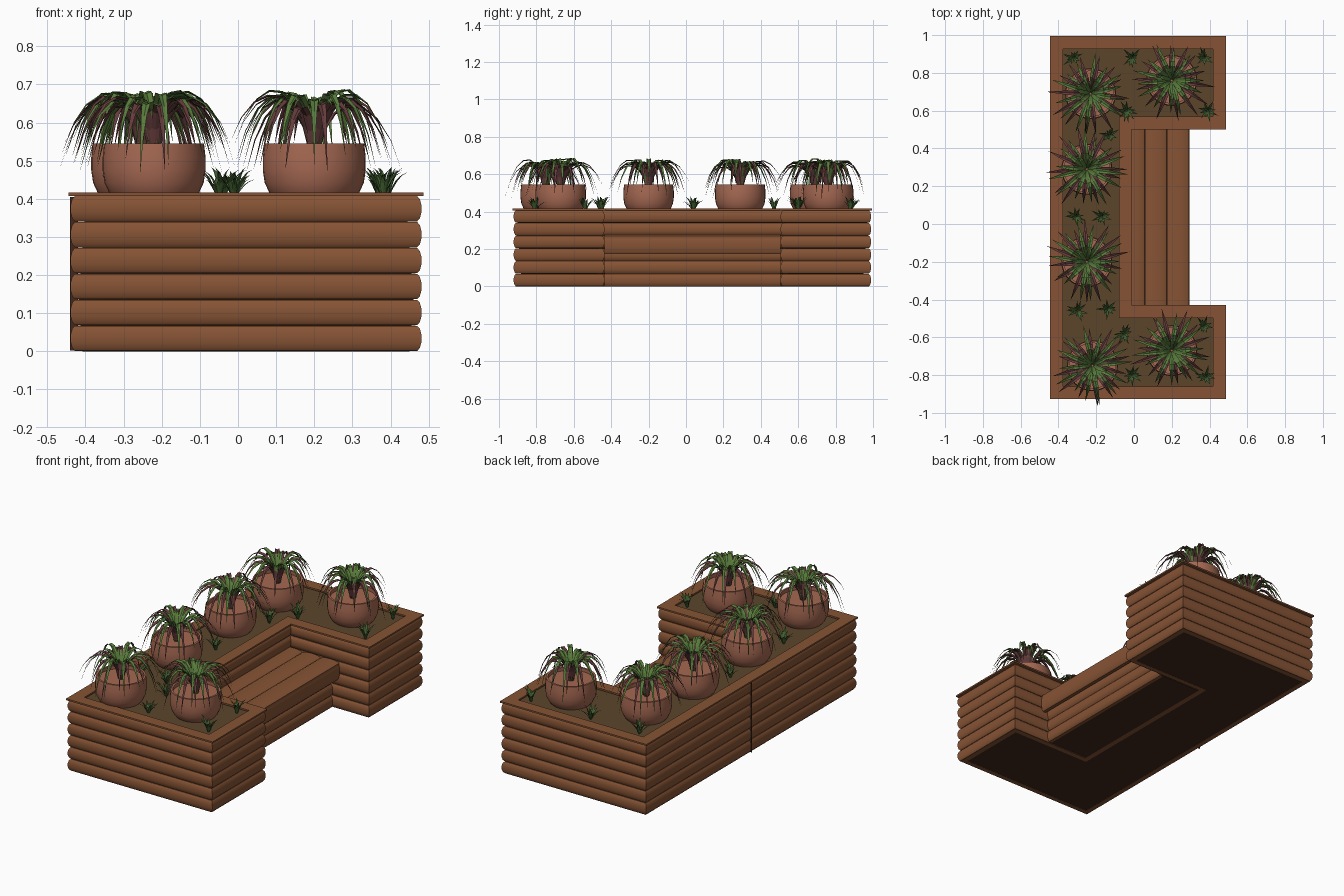
import bpy, bmesh, math, random
from mathutils import Vector

if "Cube" in bpy.data.objects:
    bpy.data.objects.remove(bpy.data.objects["Cube"])

random.seed(4)

def mat(name, r, g, b):
    m = bpy.data.materials.new(name)
    m.diffuse_color = (r, g, b, 1)
    m.use_nodes = True
    m.node_tree.nodes["Principled BSDF"].inputs["Base Color"].default_value = m.diffuse_color
    return m

WOOD = mat("wood", .24, .088, .035)
DARK = mat("dark_wood", .05, .022, .012)
SOIL = mat("soil", .105, .06, .024)
CLAY = mat("terracotta", .38, .14, .085)
GREEN = mat("leaf_green", .10, .20, .045)
RED = mat("leaf_red", .13, .045, .045)
GRASS = mat("grass", .055, .12, .03)

def finish(name, bm, material, smooth=None, normals=True):
    if normals:
        bmesh.ops.recalc_face_normals(bm, faces=bm.faces[:])
    me = bpy.data.meshes.new(name)
    bm.to_mesh(me)
    bm.free()
    me.materials.append(material)
    ob = bpy.data.objects.new(name, me)
    bpy.context.collection.objects.link(ob)
    if smooth:
        bpy.ops.object.select_all(action='DESELECT')
        ob.select_set(True)
        bpy.context.view_layer.objects.active = ob
        bpy.ops.object.shade_smooth_by_angle(angle=math.radians(smooth))
    return ob

# C-shaped plan, counter-clockwise
PLAN = [(-.445, -.927), (.487, -.927), (.487, -.43), (-.012, -.43),
        (-.012, .5), (.487, .5), (.487, .995), (-.445, .995)]

def inset(d):
    pts = [Vector(p) for p in PLAN]
    out = []
    for i, p in enumerate(pts):
        a = (p - pts[i - 1]).normalized()
        b = (pts[(i + 1) % len(pts)] - p).normalized()
        out.append(p + d * Vector((-a.y - b.y, a.x + b.x)))
    return out

def ring(name, profile, material, smooth=None):
    """Sweep a closed (inset, z) profile around the plan with mitred corners."""
    bm = bmesh.new()
    loops = [[bm.verts.new((p.x, p.y, z)) for p in inset(d)] for d, z in profile]
    n = len(PLAN)
    for k in range(len(loops)):
        a, b = loops[k - 1], loops[k]
        for i in range(n):
            j = (i + 1) % n
            bm.faces.new((a[i], a[j], b[j], b[i]))
    return finish(name, bm, material, smooth)

def slab(name, d, z0, z1, material):
    bm = bmesh.new()
    f = bm.faces.new([bm.verts.new((p.x, p.y, z0)) for p in inset(d)])
    r = bmesh.ops.extrude_face_region(bm, geom=[f])
    bmesh.ops.translate(bm, vec=(0, 0, z1 - z0),
                        verts=[v for v in r["geom"] if isinstance(v, bmesh.types.BMVert)])
    return finish(name, bm, material)

def box(name, x0, x1, y0, y1, z0, z1, material):
    bm = bmesh.new()
    bmesh.ops.create_cube(bm, size=1)
    for v in bm.verts:
        v.co = (x0 + (v.co.x + .5) * (x1 - x0), y0 + (v.co.y + .5) * (y1 - y0),
                z0 + (v.co.z + .5) * (z1 - z0))
    return finish(name, bm, material)

def board(name, section, y0=-.435, y1=.505):
    """Plank along y from an (x, z) cross-section."""
    bm = bmesh.new()
    a = [bm.verts.new((x, y0, z)) for x, z in section]
    b = [bm.verts.new((x, y1, z)) for x, z in section]
    bm.faces.new(a)
    bm.faces.new(b)
    for i in range(len(a)):
        bm.faces.new((a[i - 1], a[i], b[i], b[i - 1]))
    return finish(name, bm, WOOD, 40)

# Log-lap face: (inset, height fraction)
FACE = [(.017, 0), (.010, .12), (.006, .35), (.006, .65), (.010, .88), (.017, 1)]

# Walls, cap, floor and soil
H = .068
for i in range(6):
    z = i * H
    ring(f"wall_plank_{i+1}", [(d, z + .001 + t * (H - .002)) for d, t in FACE]
         + [(.045, z + H), (.045, z)], WOOD, 40)
ring("top_cap", [(0, .407), (0, .416), (.068, .416), (.068, .407)], WOOD)
slab("floor", .016, .001, .02, DARK)
slab("soil", .04, .38, .402, SOIL)
box("back_wall_joint", -.441, -.42, .028, .034, .002, .405, DARK)

# Bench: recessed base planks, seat boards and front board
box("bench_floor", -.03, .235, -.44, .51, .001, .02, DARK)
for i in range(3):
    board(f"bench_base_{i+1}", [(.255 - d, (i + t) * H) for d, t in FACE]
          + [(.22, (i + 1) * H), (.22, i * H)])
for i in range(3):
    x = -.06 + i * .117
    board(f"seat_board_{i+1}", [(x + t * .116, .286 - d) for d, t in FACE]
          + [(x + .116, .25), (x, .25)])
board("seat_front_board", [(.299 - d, .173 + t * .1) for d, t in FACE]
      + [(.262, .273), (.262, .173)])

def blade(bm, origin, az, path, width, segs=7):
    """Tapered V-section leaf along a cubic (radius, z) curve."""
    out = Vector((math.cos(az), math.sin(az), 0))
    side = Vector((-out.y, out.x, 0))
    rows = []
    for k in range(segs):
        t = k / segs
        c = ((1 - t) ** 3, 3 * t * (1 - t) ** 2, 3 * t * t * (1 - t), t ** 3)
        r = sum(q * p[0] for q, p in zip(c, path))
        z = sum(q * p[1] for q, p in zip(c, path))
        w = width * (.65 + .7 * t if t < .5 else 2 * (1 - t)) / 2
        p = Vector(origin) + out * r + Vector((0, 0, z))
        up = Vector((0, 0, w * .45))
        rows.append([bm.verts.new(v) for v in (p - side * w + up, p, p + side * w + up)])
    tip = bm.verts.new(Vector(origin) + out * path[3][0] + Vector((0, 0, path[3][1])))
    for a, b in zip(rows, rows[1:]):
        for s in (0, 1):
            bm.faces.new((a[s], b[s], b[s + 1], a[s + 1]))
    for s in (0, 1):
        bm.faces.new((rows[-1][s], tip, rows[-1][s + 1]))

# Potted plants
POT = [(0, .398), (.103, .398), (.117, .414), (.130, .442), (.135, .475), (.135, .508),
       (.131, .545), (.120, .545), (.120, .525), (0, .525)]
POTS = [(.2, .76), (-.23, .69), (-.25, .29), (-.25, -.2), (-.22, -.75), (.2, -.67)]

def plant(n, x, y):
    bm = bmesh.new()
    vs = [bm.verts.new((x + r, y, z)) for r, z in POT]
    es = [bm.edges.new(e) for e in zip(vs, vs[1:])]
    bmesh.ops.spin(bm, geom=vs + es, cent=(x, y, 0), axis=(0, 0, 1),
                   angle=math.tau, steps=32)
    bmesh.ops.remove_doubles(bm, verts=bm.verts[:], dist=1e-4)
    finish(f"pot_{n}", bm, CLAY, 40)
    green, red = bmesh.new(), bmesh.new()
    count = 14
    for i in range(count):
        for bm, shift, low, reach in ((green, 0, 0, .20), (red, .5, .02, .215)):
            az = (i + shift + random.uniform(-.25, .25)) * math.tau / count + n
            r = reach + random.uniform(-.035, .022)
            pk = .735 - low + random.uniform(-.035, 0)
            blade(bm, (x, y, 0), az, [(.012, .52), (.04, pk - .01), (r * .72, pk + .01),
                  (r, .50 + random.uniform(-.035, .05))], .027)
    for i in range(7):
        r = random.uniform(.09, .13)
        blade(green, (x, y, 0), i * .9 + n, [(.005, .52), (.02, .64), (r * .6, .70),
              (r, .63)], .024)
    finish(f"green_leaves_{n}", green, GREEN, normals=False)
    finish(f"red_leaves_{n}", red, RED, normals=False)

for n, (x, y) in enumerate(POTS, 1):
    plant(n, x, y)

# Grass tufts between the pots
TUFTS = [(-.32, .88), (-.01, .88), (.37, .88), (.39, .6), (-.13, .47), (-.04, .6),
         (-.31, .04), (-.17, .04), (-.3, -.46), (-.14, -.45), (-.05, -.58),
         (.37, -.54), (.38, -.81), (-.01, -.8)]
for n, (x, y) in enumerate(TUFTS, 1):
    bm = bmesh.new()
    for i in range(11):
        r = random.uniform(.025, .068)
        h = random.uniform(.05, .085)
        blade(bm, (x, y, .4), i * 2.4 + n, [(.003, 0), (r * .3, h * .5), (r * .6, h * .9),
              (r, h)], .013, 4)
    finish(f"grass_tuft_{n}", bm, GRASS, normals=False)
